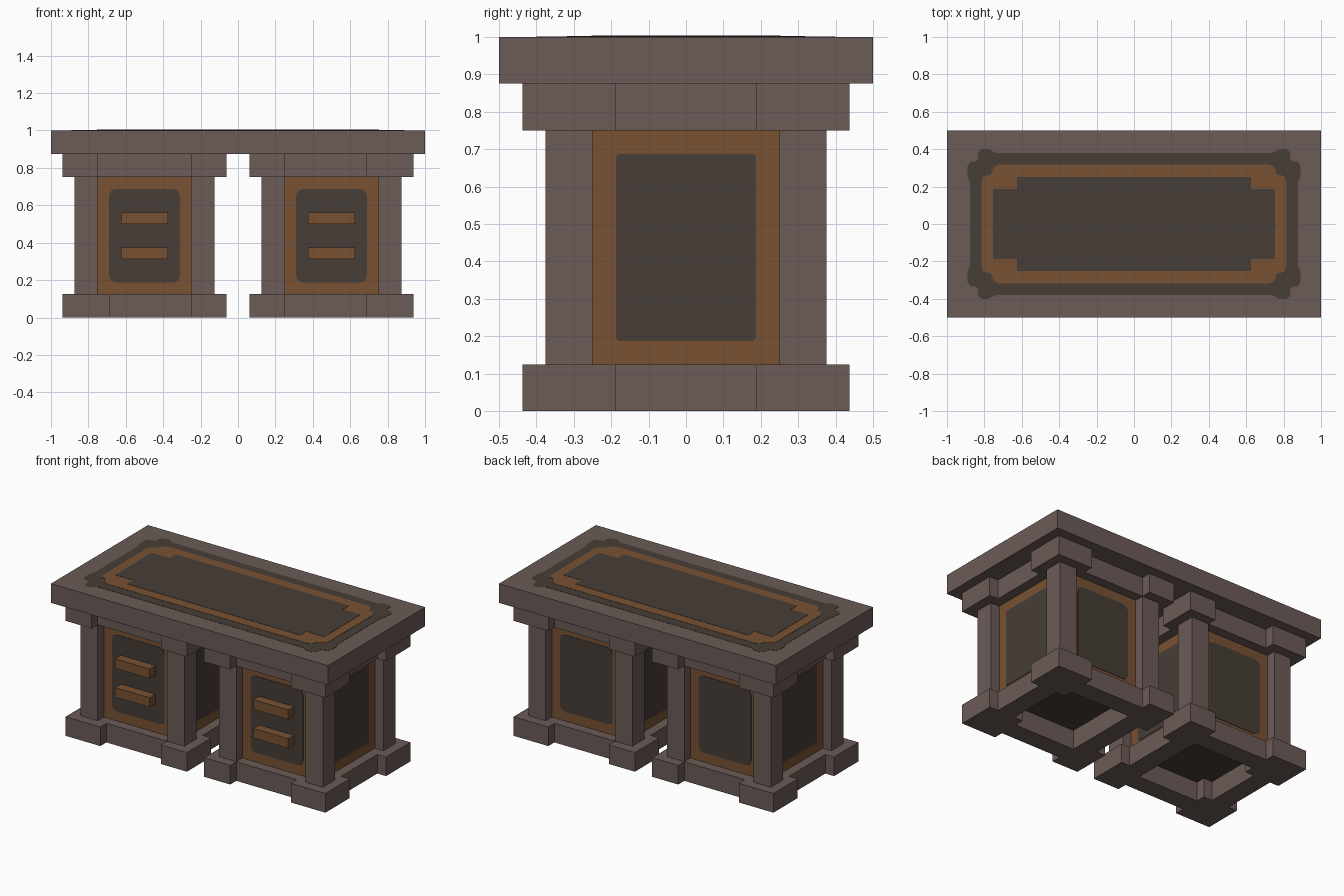
import bpy, bmesh
from mathutils import Vector

if "Cube" in bpy.data.objects:
    bpy.data.objects.remove(bpy.data.objects["Cube"])


def material(name, rgb):
    lin = [((c / 255 + 0.055) / 1.055) ** 2.4 for c in rgb]
    m = bpy.data.materials.new(name)
    m.diffuse_color = (*lin, 1)
    m.use_nodes = True
    m.node_tree.nodes["Principled BSDF"].inputs["Base Color"].default_value = m.diffuse_color
    return m


FRAME = material("frame_brown", (107, 91, 87))
TRIM = material("trim_orange_brown", (120, 82, 50))
DARK = material("panel_dark", (71, 61, 55))


def finish(name, bm, *mats):
    bmesh.ops.recalc_face_normals(bm, faces=bm.faces)
    me = bpy.data.meshes.new(name)
    bm.to_mesh(me)
    bm.free()
    for m in mats:
        me.materials.append(m)
    ob = bpy.data.objects.new(name, me)
    bpy.context.collection.objects.link(ob)
    return ob


def box(name, xs, ys, zs, *mats):
    bm = bmesh.new()
    bmesh.ops.create_cube(bm, size=1)
    lo, hi = zip(*(sorted(r) for r in (xs, ys, zs)))
    for v in bm.verts:
        v.co = [lo[i] + (v.co[i] + 0.5) * (hi[i] - lo[i]) for i in range(3)]
    return finish(name, bm, *mats)


def plate(name, outline, origin, u, v, mat, thick):
    """Thin plate from a 2D outline, laid on a plane and extruded outward."""
    bm = bmesh.new()
    o, u, v = Vector(origin), Vector(u), Vector(v)
    face = bm.faces.new([bm.verts.new(o + u * a + v * b) for a, b in outline])
    ext = bmesh.ops.extrude_face_region(bm, geom=[face])["geom"]
    bmesh.ops.translate(bm, vec=u.cross(v) * thick,
                        verts=[e for e in ext if isinstance(e, bmesh.types.BMVert)])
    return finish(name, bm, mat)


def four_corners(corner):
    """Mirror one corner (right edge up to top edge) into a closed outline."""
    back = corner[::-1]
    return (corner + [(-a, b) for a, b in back]
            + [(-a, -b) for a, b in corner] + [(a, -b) for a, b in back])


def rounded(w, h, r):
    return four_corners([(w, h - r), (w - r * 0.3, h - r * 0.3), (w - r, h)])


# Table top slab
box("table_top", (-1, 1), (-0.5, 0.5), (0.875, 1), FRAME)

# Layered inlay on the table top: ornate dark border, trim ring, dark field
border = [(0.877, 0.22), (0.89, 0.255), (0.89, 0.31), (0.875, 0.335),
          (0.845, 0.335), (0.833, 0.35), (0.833, 0.385), (0.815, 0.4),
          (0.775, 0.4), (0.74, 0.38)]
ring = [(0.815, 0.22), (0.805, 0.255), (0.765, 0.265), (0.75, 0.305), (0.72, 0.318)]
field = [(0.754, 0.188), (0.625, 0.188), (0.625, 0.252)]
for name, corner, mat, t in (("inlay_border", border, DARK, 0.0015),
                             ("inlay_ring", ring, TRIM, 0.003),
                             ("inlay_field", field, DARK, 0.0045)):
    plate(name, four_corners(corner), (0, 0, 1), (1, 0, 0), (0, 1, 0), mat, t)

# Two mirrored pedestals
for s, side in ((-1, "left"), (1, "right")):
    def part(name, x0, x1, ys, zs, *mats):
        return box(f"{side}_{name}", (s * x0, s * x1), ys, zs, *mats)

    # Cabinet body, trim coloured with a dark underside
    body = part("cabinet", 0.1875, 0.8125, (-0.3125, 0.3125), (0.125, 0.75), TRIM, DARK)
    for p in body.data.polygons:
        p.material_index = 1 if p.normal.z < -0.5 else 0

    # Dark panels on the four cabinet sides
    cz = 0.4375
    for d in (-1, 1):
        plate(f"{side}_{'front' if d < 0 else 'back'}_panel", rounded(0.19, 0.25, 0.035),
              (s * 0.5, d * 0.3125, cz), (-d, 0, 0), (0, 0, 1), DARK, 0.003)
        plate(f"{side}_{'inner' if d == -s else 'outer'}_panel", rounded(0.1875, 0.25, 0.01),
              (s * 0.5 + d * 0.3125, 0, cz), (0, d, 0), (0, 0, 1), DARK, 0.003)

    # Drawer handles
    for z in (0.3125, 0.5):
        part("drawer_handle", 0.375, 0.625, (-0.375, -0.3125), (z, z + 0.0625), TRIM)

    # Corner posts with foot and head blocks, and rails between the blocks
    for d in (-1, 1):
        ys = (d * 0.25, d * 0.375)
        part("inner_post", 0.125, 0.25, ys, (0.125, 0.75), FRAME)
        part("outer_post", 0.75, 0.875, ys, (0.125, 0.75), FRAME)
        for level, zs in (("foot", (0, 0.125)), ("head", (0.75, 0.875))):
            narrow = level == "head" and s < 0 and d < 0
            edge = 0.75 if narrow else 0.6875
            yb = (d * 0.1875, d * 0.4375)
            part(f"inner_{level}_block", 0.0625, 0.25, yb, zs, FRAME)
            part(f"outer_{level}_block", edge, 0.9375, yb, zs, FRAME)
            part(f"{level}_rail", 0.25, edge, ys, zs, FRAME)
    for level, zs in (("foot", (0, 0.125)), ("head", (0.75, 0.875))):
        part(f"inner_{level}_side_rail", 0.125, 0.25, (-0.1875, 0.1875), zs, FRAME)
        part(f"outer_{level}_side_rail", 0.75, 0.875, (-0.1875, 0.1875), zs, FRAME)
